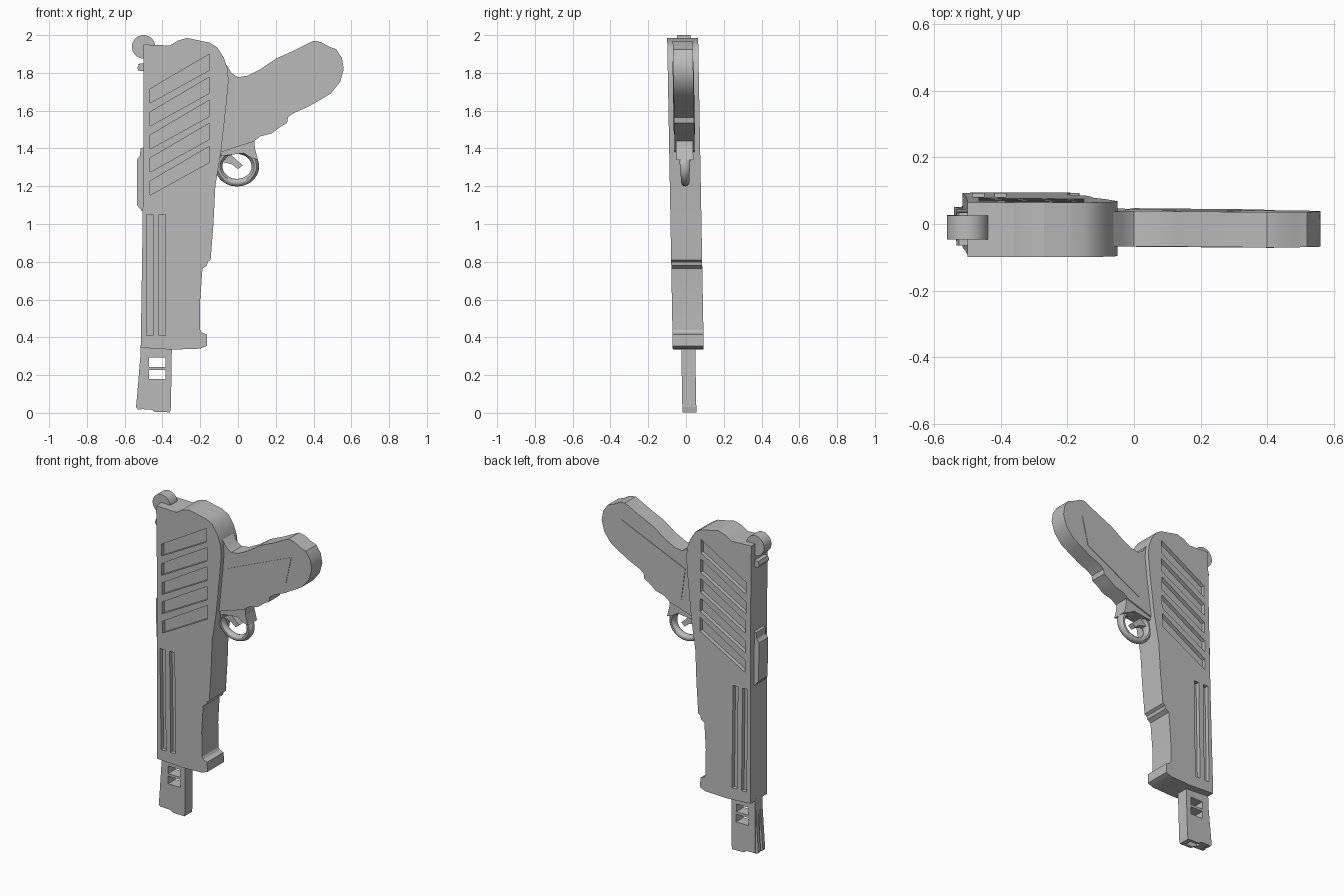
import bpy, bmesh, math
from mathutils import Matrix

if "Cube" in bpy.data.objects:
    bpy.data.objects.remove(bpy.data.objects["Cube"])

grey = bpy.data.materials.new("plain grey")
grey.use_nodes = True
GREY = (0.5, 0.5, 0.5, 1)
grey.diffuse_color = GREY
grey.node_tree.nodes["Principled BSDF"].inputs["Base Color"].default_value = GREY

# the whole piece leans slightly, so y shifts with height
LEAN = Matrix(((1, 0, 0, 0), (0, 1, -0.018, 0.018), (0, 0, 1, 0), (0, 0, 0, 1)))


def finish(name, bm):
    bmesh.ops.recalc_face_normals(bm, faces=bm.faces)
    bm.transform(LEAN)
    mesh = bpy.data.meshes.new(name)
    bm.to_mesh(mesh)
    bm.free()
    mesh.materials.append(grey)
    ob = bpy.data.objects.new(name, mesh)
    bpy.context.collection.objects.link(ob)
    return ob


def add_prism(bm, outline, y0, y1):
    face = bm.faces.new([bm.verts.new((x, y0, z)) for x, z in outline])
    out = bmesh.ops.extrude_face_region(bm, geom=[face])["geom"]
    verts = [v for v in out if isinstance(v, bmesh.types.BMVert)]
    bmesh.ops.translate(bm, verts=verts, vec=(0, y1 - y0, 0))


def prism(name, outline, half, shift=0):
    bm = bmesh.new()
    add_prism(bm, outline, shift - half, shift + half)
    return finish(name, bm)


def rect(x0, x1, z0, z1):
    return [(x0, z0), (x1, z0), (x1, z1), (x0, z1)]


def cut(target, cutters):
    bm = bmesh.new()
    for outline, y0, y1 in cutters:
        add_prism(bm, outline, y0, y1)
    cutter = finish("cutter", bm)
    cutter.hide_render = True
    mod = target.modifiers.new("cut", "BOOLEAN")
    mod.object, mod.solver = cutter, "EXACT"
    bpy.context.view_layer.objects.active = target
    bpy.ops.object.modifier_apply(modifier=mod.name)
    bpy.data.objects.remove(cutter)


def smooth(ob, angle=28):
    bpy.ops.object.select_all(action="DESELECT")
    ob.select_set(True)
    bpy.context.view_layer.objects.active = ob
    bpy.ops.object.shade_smooth_by_angle(angle=math.radians(angle))


# body with slanted and upright grooves on both sides
HALF, DEPTH = 0.082, 0.025
body = prism("body", [
    (-.50, 1.95), (-.36, 1.945), (-.32, 1.97), (-.27, 1.985), (-.2, 1.97),
    (-.15, 1.96), (-.11, 1.935), (-.075, 1.88), (-.055, 1.82), (-.05, 1.76),
    (-.06, 1.65), (-.09, 1.38), (-.12, 1.2), (-.13, 1.0), (-.145, .81),
    (-.16, .8), (-.165, .78), (-.188, .765), (-.19, .74), (-.2, .6), (-.2, .44),
    (-.19, .425), (-.165, .415), (-.163, .355), (-.2, .34), (-.35, .335),
    (-.515, .345), (-.505, 1.0), (-.5, 1.6)], HALF)
grooves = [rect(x, x + .034, .41, 1.05) for x in (-.485, -.418)]
for i in range(5):
    d = -.122 * i
    grooves.append([(-.467, 1.64 + d), (-.15, 1.815 + d),
                    (-.15, 1.9 + d), (-.467, 1.714 + d)])
cut(body, [(g, *span) for g in grooves
           for span in ((-.2, DEPTH - HALF), (HALF - DEPTH, .2))])
smooth(body)

# grip with thin side panels
grip = prism("grip", [
    (-.09, 1.86), (-.055, 1.835), (-.035, 1.8), (0, 1.777), (.05, 1.785),
    (.12, 1.82), (.2, 1.875), (.3, 1.92), (.4, 1.97), (.44, 1.963), (.48, 1.94),
    (.52, 1.925), (.55, 1.88), (.56, 1.82), (.54, 1.75), (.49, 1.69),
    (.44, 1.66), (.37, 1.62), (.29, 1.585), (.265, 1.565), (.26, 1.535),
    (.225, 1.515), (.18, 1.48), (.12, 1.465), (.08, 1.435), (0, 1.41),
    (-.12, 1.37)], .053)
smooth(grip)
prism("grip_panels", [(-.025, 1.67), (0, 1.475), (.38, 1.68), (.42, 1.86)], .056)

# trigger guard: an oval ring with a flattened round section, plus its lug
bm = bmesh.new()
SEG, SIDES = 40, 10
rings = []
for i in range(SEG):
    a = math.tau * i / SEG
    ca, sa = math.cos(a), math.sin(a)
    ring = []
    for j in range(SIDES):
        b = math.tau * j / SIDES
        r = .02 * math.cos(b)
        ring.append(bm.verts.new((-.005 + (.097 + r) * ca,
                                  (.028 + .006 * sa) * math.sin(b),
                                  1.305 + (.086 + r) * sa)))
    rings.append(ring)
for i in range(SEG):
    p, q = rings[i], rings[(i + 1) % SEG]
    for j in range(SIDES):
        k = (j + 1) % SIDES
        bm.faces.new((p[j], p[k], q[k], q[j]))
smooth(finish("trigger_guard", bm), 40)
prism("guard_lug", [(-.09, 1.36), (.03, 1.375), (.07, 1.35), (.105, 1.34),
                    (.09, 1.4), (.085, 1.45), (-.09, 1.41)], .045)
prism("trigger", [(-.085, 1.33), (-.035, 1.365), (.025, 1.31), (0, 1.29),
                  (-.03, 1.315)], .018)

# barrel with two windows through it and a bore underneath
barrel = prism("barrel", [(-.515, .36), (-.518, .02), (-.46, .018), (-.44, .005),
                          (-.36, .003), (-.355, .03), (-.35, .36)], .037)
cut(barrel, [(rect(-.47, -.385, z, z + .048), -.2, .2) for z in (.18, .244)])
cut(barrel, [(rect(-.47, -.39, -.1, .06), -.02, .02)])
for side, y in (("left", .022), ("right", -.022)):
    prism("barrel_rail_" + side, [(-.512, .36), (-.535, .08), (-.54, .03),
                                  (-.53, .018), (-.51, .018)], .012, y)

# parts along the rear edge
prism("slide_handle", [(-.49, 1.06), (-.51, 1.07), (-.535, 1.1), (-.535, 1.34),
                       (-.52, 1.36), (-.515, 1.4), (-.49, 1.41)], .045)
prism("rear_nub", [(-.49, 1.81), (-.525, 1.81), (-.533, 1.825), (-.525, 1.848),
                   (-.49, 1.85)], .05)
knob = prism("round_knob", [(-.5 + .062 * math.cos(math.tau * i / 32),
                             1.938 + .062 * math.sin(math.tau * i / 32))
                            for i in range(32)], .036, .007)
smooth(knob)
